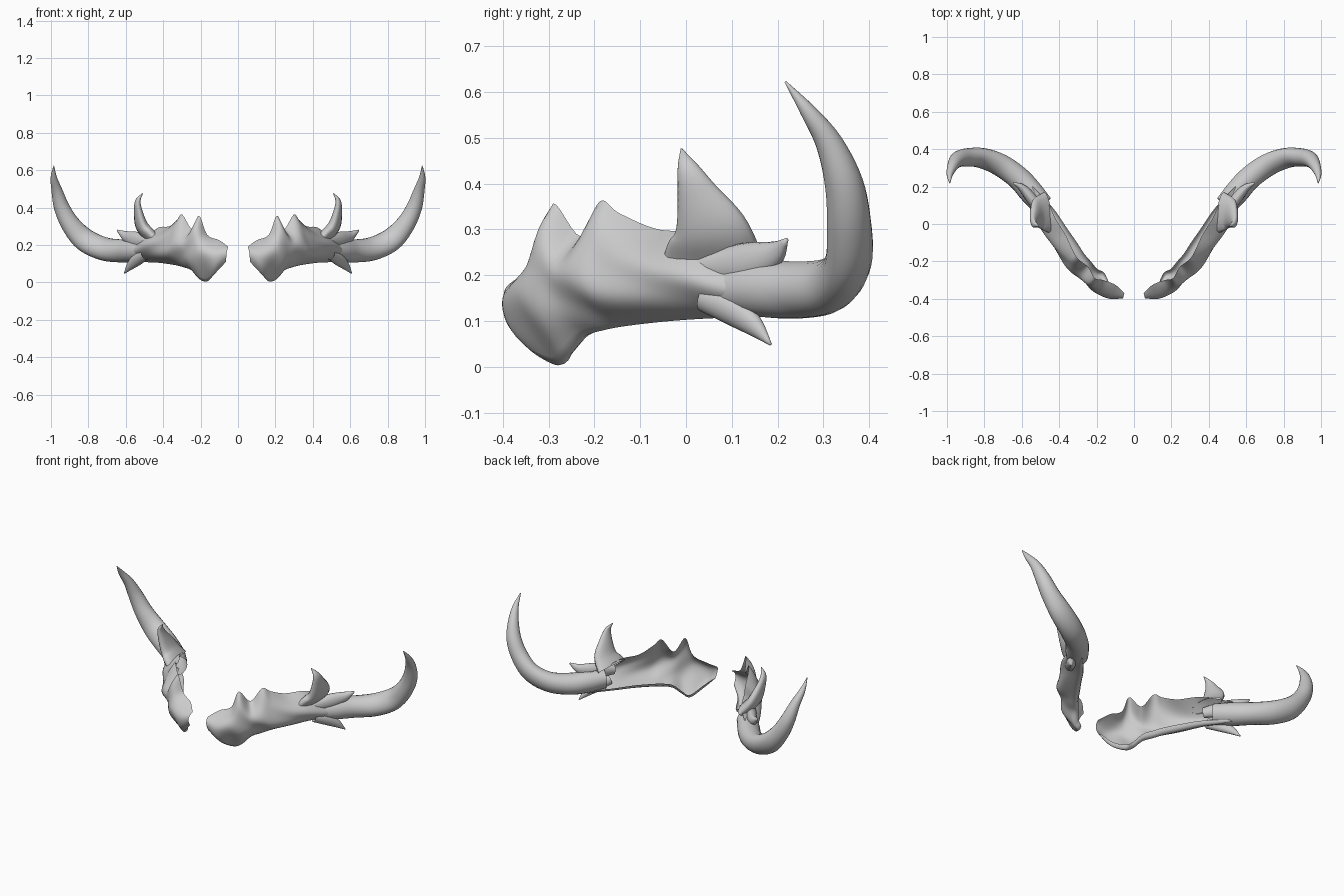
import bpy, math
from mathutils import Vector

if "Cube" in bpy.data.objects:
    bpy.data.objects.remove(bpy.data.objects["Cube"])


def spline(points, steps):
    """Catmull-Rom interpolation of equal-length tuples."""
    pts = [Vector(p) for p in points]
    pts = [2 * pts[0] - pts[1]] + pts + [2 * pts[-1] - pts[-2]]
    out = []
    for i in range(1, len(pts) - 2):
        a, b, c, d = pts[i - 1:i + 3]
        for s in range(steps):
            t = s / steps
            out.append(0.5 * (2 * b + (c - a) * t + (2 * a - 5 * b + 4 * c - d) * t * t
                              + (3 * b - a - 3 * c + d) * t ** 3))
    return out + [pts[-2]]


def loft(name, rows, closed):
    """Skin rows of points and mirror the part to the other side."""
    n = len(rows[0])
    verts = [p for row in rows for p in row]
    faces = [(i * n + j, i * n + (j + 1) % n, (i + 1) * n + (j + 1) % n, (i + 1) * n + j)
             for i in range(len(rows) - 1) for j in range(n if closed else n - 1)]
    if closed:
        faces.append(tuple(range((len(rows) - 1) * n, len(rows) * n)))
    mesh = bpy.data.meshes.new(name)
    mesh.from_pydata(verts, [], faces)
    mesh.shade_smooth()
    obj = bpy.data.objects.new(name, mesh)
    bpy.context.collection.objects.link(obj)
    mod = obj.modifiers.new("mirror", 'MIRROR')
    mod.use_mirror_merge = False
    return obj


def tusk(name, path, long_dir, sides=16, steps=5):
    """Tapered curved tube; path rows are (x, y, z), long radius, short radius."""
    centres = spline([p[:3] for p in path], steps)
    radii = spline([(p[3], p[4], 0) for p in path], steps)
    rows = []
    for i, c in enumerate(centres):
        tan = (centres[min(i + 1, len(centres) - 1)] - centres[max(i - 1, 0)]).normalized()
        u = Vector(long_dir)
        u = (u - tan * u.dot(tan)).normalized()
        w = tan.cross(u)
        a, b = max(radii[i][0], 0.001), max(radii[i][1], 0.001)
        rows.append([c + u * a * math.cos(k * math.tau / sides) + w * b * math.sin(k * math.tau / sides)
                     for k in range(sides)])
    return loft(name, rows, True)


# Hollow brow plate: top edge, outermost point and bottom edge per station.
# The top edge rises into two pointed spikes.
stations = [
    ((.052, -.37, .19), (.060, -.398, .16), (.064, -.38, .11)),
    ((.10, -.325, .225), (.125, -.40, .14), (.125, -.35, .045)),
    ((.165, -.30, .255), (.20, -.368, .165), (.168, -.285, .004)),
    ((.208, -.29, .357), (.25, -.335, .185), (.212, -.265, .022)),
    ((.245, -.23, .285), (.295, -.287, .18), (.25, -.225, .065)),
    ((.298, -.188, .362), (.345, -.24, .195), (.29, -.18, .08)),
    ((.325, -.145, .335), (.39, -.19, .19), (.325, -.125, .09)),
    ((.365, -.06, .30), (.455, -.095, .19), (.385, -.035, .10)),
    ((.42, .03, .295), (.51, .0, .19), (.44, .055, .106)),
    ((.465, .12, .265), (.555, .085, .18), (.50, .135, .108)),
    ((.54, .20, .235), (.605, .175, .17), (.54, .20, .11)),
]
steps, cols = 6, 20
tops, mids, bots = (spline([s[k] for s in stations], steps) for k in range(3))
rows = []
for i, (t, m, b) in enumerate(zip(tops, mids, bots)):
    ctrl = 2 * m - (t + b) / 2
    out = (m - (t + b) / 2).normalized()
    f = i / (len(tops) - 1)
    row = []
    for j in range(cols + 1):
        v = j / cols
        p = t * (1 - v) ** 2 + ctrl * 2 * v * (1 - v) + b * v * v
        # diagonal flutes sweeping back along the plate
        flute = 0.008 * math.sin(math.tau * (1.5 * v - 3 * f)) * math.sin(math.pi * v) * math.sin(math.pi * f)
        row.append(p + out * flute)
    # bottom rim curls inward into a lip
    size = math.sin(math.pi * f) ** 0.5 if 0 < f < 1 else 0
    inward = Vector((-out.x, -out.y, 0)).normalized() * size
    for reach, rise in ((.014, .003), (.026, .012), (.032, .028)):
        row.append(b + inward * reach + Vector((0, 0, rise * size)))
    rows.append(row)
loft("brow_plate", rows, False)

# Main sweeping horn, starting under the rear lip of the plate
tusk("horn", [
    (.49, .10, .178, .062, .054), (.55, .17, .172, .066, .062), (.62, .248, .168, .063, .062),
    (.72, .318, .180, .066, .056), (.82, .354, .228, .064, .050), (.895, .356, .31, .052, .048),
    (.942, .345, .40, .042, .042), (.968, .312, .49, .029, .030), (.985, .265, .56, .017, .017),
    (.985, .217, .623, .002, .002)], (-.64, .4, .65), 20, 5)

# Tall rear fin rising off the top edge of the plate
tusk("rear_fin", [
    (.468, .062, .245, .11, .035), (.512, .055, .30, .085, .033), (.532, .026, .375, .048, .023),
    (.535, .003, .435, .023, .014), (.51, -.01, .476, .002, .002)], (.15, 1, 0))

# Barbs where the horn leaves the plate
tusk("upper_barb", [
    (.475, .03, .215, .03, .025), (.54, .125, .225, .045, .030),
    (.595, .19, .245, .030, .022), (.645, .22, .278, .004, .004)], (0, 0, 1))
tusk("lower_barb", [
    (.495, .04, .15, .03, .025), (.54, .105, .122, .034, .026),
    (.575, .148, .090, .024, .018), (.607, .185, .049, .003, .003)], (.5, .5, .7))
